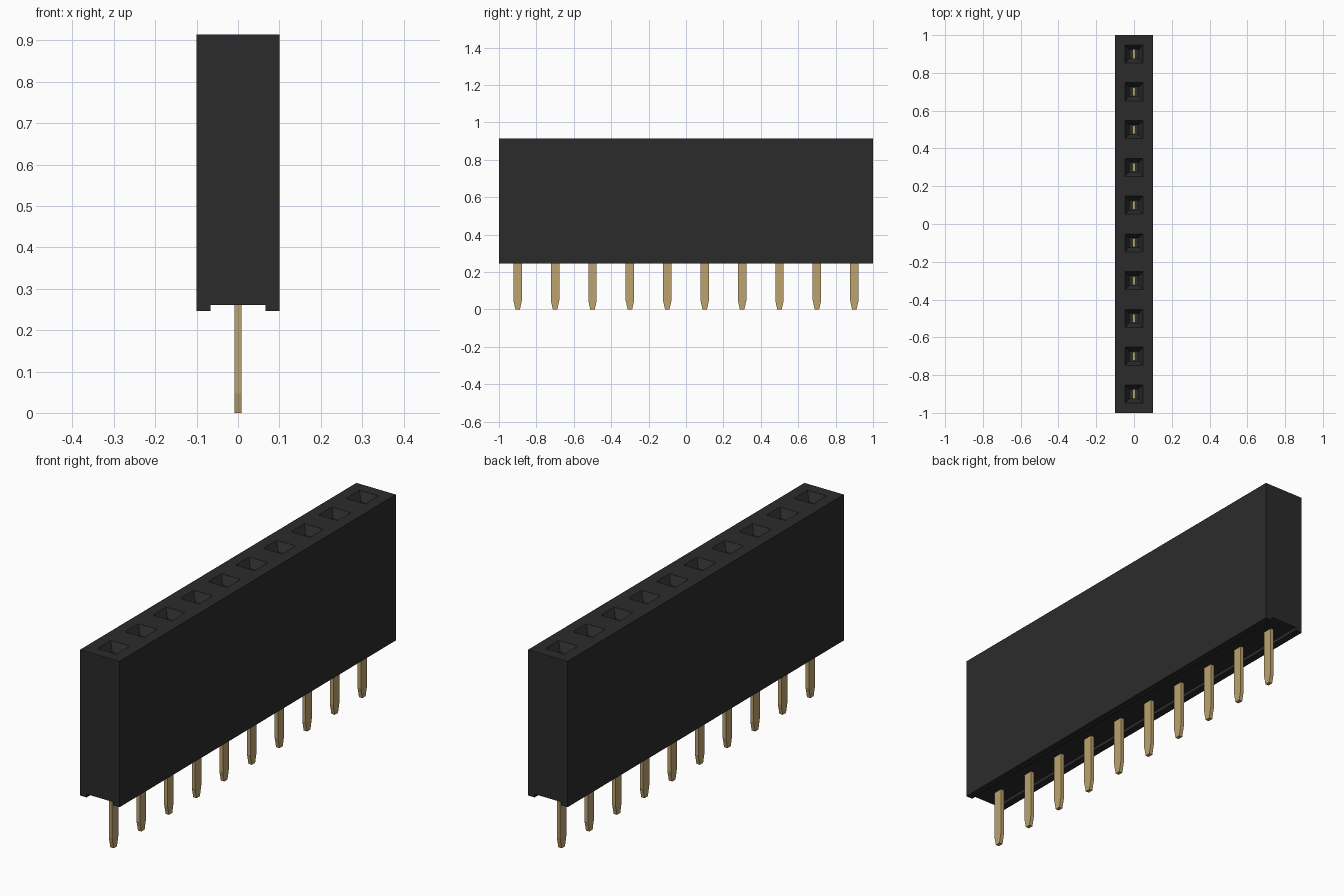
import bpy, bmesh

if "Cube" in bpy.data.objects:
    bpy.data.objects.remove(bpy.data.objects["Cube"])

PITCH, COUNT = 0.2, 10
BOTTOM, TOP = 0.246, 0.914


def material(name, color):
    mat = bpy.data.materials.new(name)
    mat.diffuse_color = (*color, 1)
    mat.use_nodes = True
    mat.node_tree.nodes["Principled BSDF"].inputs["Base Color"].default_value = mat.diffuse_color
    return mat


def finish(name, bm, mat=None):
    bmesh.ops.recalc_face_normals(bm, faces=bm.faces)
    mesh = bpy.data.meshes.new(name)
    bm.to_mesh(mesh)
    bm.free()
    obj = bpy.data.objects.new(name, mesh)
    bpy.context.collection.objects.link(obj)
    if mat:
        mesh.materials.append(mat)
    return obj


def loft(bm, y, rings):
    """Stack of rectangles (half x, half y, z), capped at both ends."""
    loops = [[bm.verts.new((sx * hx, y + sy * hy, z))
              for sx, sy in ((-1, -1), (1, -1), (1, 1), (-1, 1))]
             for hx, hy, z in rings]
    for a, b in zip(loops, loops[1:]):
        for i in range(4):
            j = (i + 1) % 4
            bm.faces.new((a[i], a[j], b[j], b[i]))
    bm.faces.new(loops[0])
    bm.faces.new(loops[-1])


plastic = material("black_plastic", (0.024, 0.024, 0.024))
gold = material("gold", (0.51, 0.37, 0.16))
rows = [(i - (COUNT - 1) / 2) * PITCH for i in range(COUNT)]

# Housing: profile with a shallow channel underneath, extruded along y
half = [(0.067, BOTTOM + 0.015), (0.067, BOTTOM), (0.1, BOTTOM), (0.1, TOP)]
profile = half + [(-x, z) for x, z in reversed(half)]
bm = bmesh.new()
face = bm.faces.new([bm.verts.new((x, -1, z)) for x, z in profile])
side = bmesh.ops.extrude_face_region(bm, geom=[face])
bmesh.ops.translate(bm, vec=(0, 2, 0),
                    verts=[v for v in side["geom"] if isinstance(v, bmesh.types.BMVert)])
housing = finish("housing", bm, plastic)

# Funnel-shaped sockets cut into the top
bm = bmesh.new()
for y in rows:
    loft(bm, y, [(0.025, 0.025, 0.40), (0.025, 0.025, TOP - 0.035),
                 (0.048, 0.048, TOP), (0.048, 0.048, TOP + 0.02)])
cutter = finish("socket_cutter", bm, plastic)
cutter.hide_render = True
cutter.hide_set(True)
cut = housing.modifiers.new("sockets", 'BOOLEAN')
cut.operation = 'DIFFERENCE'
cut.solver = 'EXACT'
cut.object = cutter

# Flat pins with tapered tips, reaching up into the sockets
for n, y in enumerate(rows, 1):
    bm = bmesh.new()
    loft(bm, y, [(0.0085, 0.012, 0), (0.0085, 0.0225, 0.047),
                 (0.0085, 0.0225, 0.5)])
    finish(f"pin_{n}", bm, gold)
